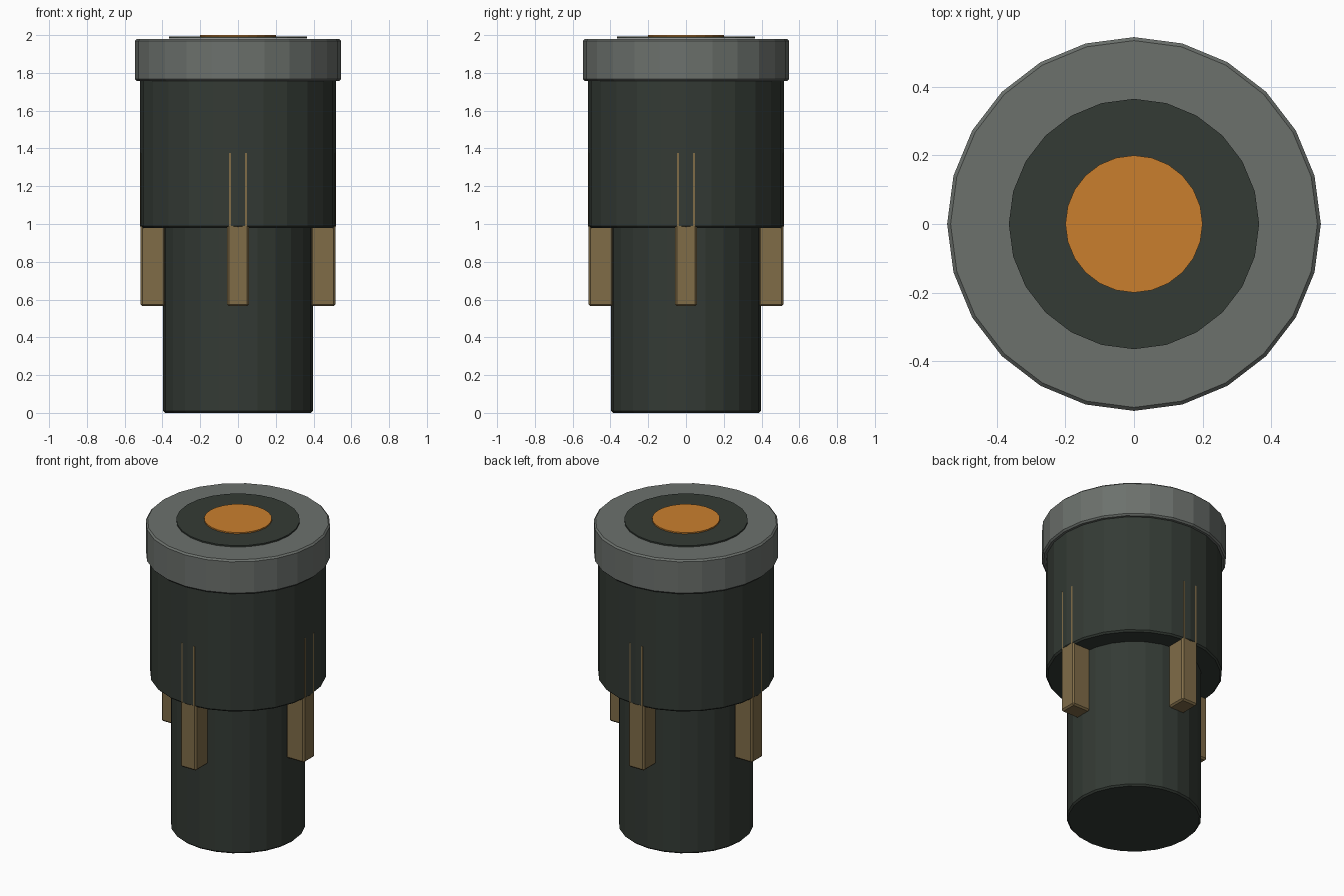
import bpy, bmesh, math
from mathutils import Matrix

if "Cube" in bpy.data.objects:
    bpy.data.objects.remove(bpy.data.objects["Cube"])


def material(name, rgb):
    m = bpy.data.materials.new(name)
    m.diffuse_color = (*rgb, 1.0)
    m.use_nodes = True
    m.node_tree.nodes["Principled BSDF"].inputs["Base Color"].default_value = m.diffuse_color
    return m


DARK = material("dark_green_grey", (0.034, 0.043, 0.035))
GREY = material("mid_grey", (0.150, 0.165, 0.152))
TAN = material("dull_brass", (0.215, 0.150, 0.064))
ORANGE = material("orange", (0.590, 0.212, 0.027))


def finish(name, bm, mat, bevel):
    if bevel:
        sharp = [e for e in bm.edges if e.calc_face_angle(0) > math.radians(40)]
        bmesh.ops.bevel(bm, geom=sharp, offset=bevel, segments=1, affect='EDGES')
    me = bpy.data.meshes.new(name)
    bm.to_mesh(me)
    bm.free()
    me.materials.append(mat)
    ob = bpy.data.objects.new(name, me)
    bpy.context.collection.objects.link(ob)
    return ob


def cylinder(name, r, z0, z1, mat, bevel=0.0):
    # 24-sided, with a corner on each axis
    bm = bmesh.new()
    bmesh.ops.create_cone(bm, cap_ends=True, segments=24, radius1=r, radius2=r,
                          depth=z1 - z0, matrix=Matrix.Translation((0, 0, (z0 + z1) / 2)))
    return finish(name, bm, mat, bevel)


# Stepped body and collar
cylinder("lower_body", 0.397, 0.0, 1.10, DARK, 0.01)
cylinder("upper_body", 0.52, 0.98, 1.80, DARK, 0.01)
cylinder("top_collar", 0.545, 1.757, 1.98, GREY, 0.01)

# Thin top plates
cylinder("top_plate", 0.365, 1.983, 1.992, DARK)
cylinder("centre_disc", 0.20, 1.992, 2.0, ORANGE)

# Four ribs below the step, their corners just breaking the upper body
for i, side in enumerate(("right", "back", "left", "front")):
    bm = bmesh.new()
    bmesh.ops.create_cube(bm, size=1.0, matrix=Matrix.Rotation(i * math.pi / 2, 4, 'Z')
                          @ Matrix.Translation((0.45, 0, 0.975))
                          @ Matrix.Diagonal((0.13, 0.115, 0.82, 1)))
    finish("rib_" + side, bm, TAN, 0.01)
